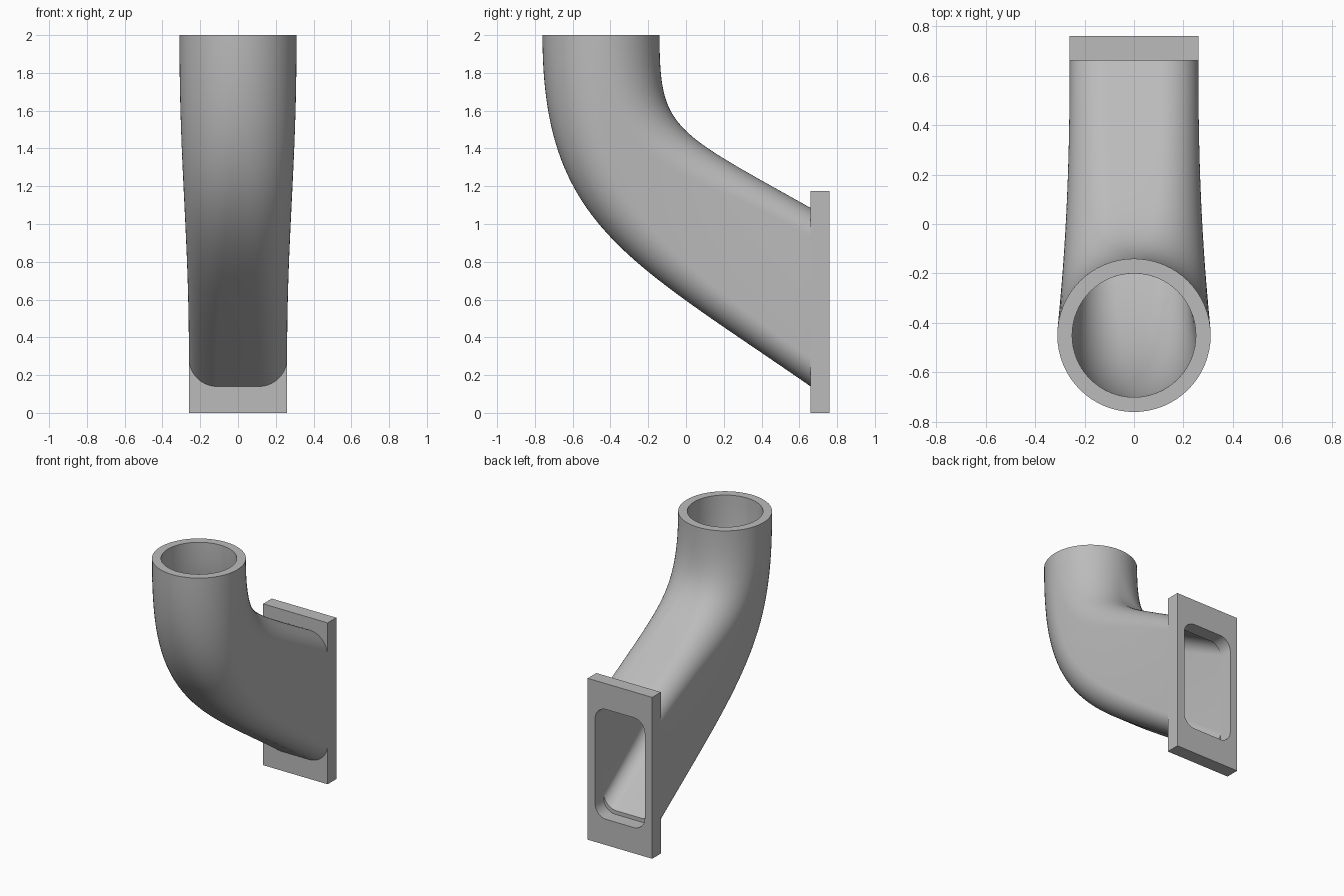
import bpy, bmesh
from math import cos, sin, pi, radians
from mathutils import Vector

cube = bpy.data.objects.get("Cube")
if cube:
    bpy.data.objects.remove(cube)

grey = bpy.data.materials.new("plain grey")
grey.use_nodes = True
colour = (0.5, 0.5, 0.5, 1)
grey.diffuse_color = colour
grey.node_tree.nodes["Principled BSDF"].inputs["Base Color"].default_value = colour

STEPS, ARC = 48, 16
WALL = 0.06


def lerp(a, b, t):
    return a + (b - a) * t


def bezier(p, t):
    u = 1 - t
    return p[0] * u**3 + p[1] * 3 * u * u * t + p[2] * 3 * u * t * t + p[3] * t**3


def rounded_rect(w, h, r):
    """Outline points of a rectangle of half sizes w, h with corner radius r."""
    pts = []
    for k, (sx, sy) in enumerate([(1, 1), (-1, 1), (-1, -1), (1, -1)]):
        for i in range(ARC + 1):
            a = (k + i / ARC) * pi / 2
            pts.append((sx * (w - r) + r * cos(a), sy * (h - r) + r * sin(a)))
    return pts


def finish(obj):
    bpy.ops.object.select_all(action='DESELECT')
    obj.select_set(True)
    bpy.context.view_layer.objects.active = obj
    if obj.type == 'CURVE':
        bpy.ops.object.convert(target='MESH')
    bpy.ops.object.shade_smooth_by_angle(angle=radians(35))


# Side profile of the pipe: outside and inside of the bend, as (y, z)
outer_bend = [Vector(p) for p in [(-.76, 2), (-.76, 1), (-.32, .82), (.66, .14)]]
inner_bend = [Vector(p) for p in [(-.14, 2), (-.14, 1.5), (-.08, 1.5), (.66, 1.085)]]


def section(bm, t, inset):
    """One ring of the pipe, blending from round to rounded rectangle."""
    low, high = bezier(outer_bend, t), bezier(inner_bend, t)
    mid, up = (low + high) / 2, (high - low).normalized()
    s = t * t * (3 - 2 * t)
    w = lerp(.31, .26, s) - inset
    h = (high - low).length / 2 - inset * lerp(1, 1.25, t)
    r = lerp(w, .15 - inset * .8, s)
    ring = []
    for x, v in rounded_rect(w, h, min(r, w, h)):
        p = mid + up * v
        ring.append(bm.verts.new((x, p.x, p.y)))
    return ring


def bridge(bm, a, b):
    n = len(a)
    for i in range(n):
        j = (i + 1) % n
        bm.faces.new((a[i], a[j], b[j], b[i]))


# Hollow pipe: outer skin, inner skin and the two end rims
bm = bmesh.new()
skins = [[section(bm, i / STEPS, inset) for i in range(STEPS + 1)] for inset in (0, WALL)]
for rings in skins:
    for a, b in zip(rings, rings[1:]):
        bridge(bm, a, b)
for end in (0, -1):
    bridge(bm, skins[0][end], skins[1][end])
bmesh.ops.remove_doubles(bm, verts=bm.verts, dist=0.0002)
bmesh.ops.recalc_face_normals(bm, faces=bm.faces)
mesh = bpy.data.meshes.new("pipe")
bm.to_mesh(mesh)
bm.free()
mesh.materials.append(grey)
pipe = bpy.data.objects.new("pipe", mesh)
bpy.context.collection.objects.link(pipe)
finish(pipe)

# Flange plate with a rounded opening
curve = bpy.data.curves.new("flange", 'CURVE')
curve.dimensions = '2D'
curve.fill_mode = 'BOTH'
curve.extrude = 0.05
plate = [(.26, .5875), (-.26, .5875), (-.26, -.5875), (.26, -.5875)]
for outline in (plate, rounded_rect(.2, .4, .09)):
    spline = curve.splines.new('POLY')
    spline.points.add(len(outline) - 1)
    for point, (x, y) in zip(spline.points, outline):
        point.co = (x, y, 0, 1)
    spline.use_cyclic_u = True
curve.materials.append(grey)
flange = bpy.data.objects.new("flange", curve)
flange.location = (0, .71, .5875)
flange.rotation_euler = (pi / 2, 0, 0)
bpy.context.collection.objects.link(flange)
finish(flange)
